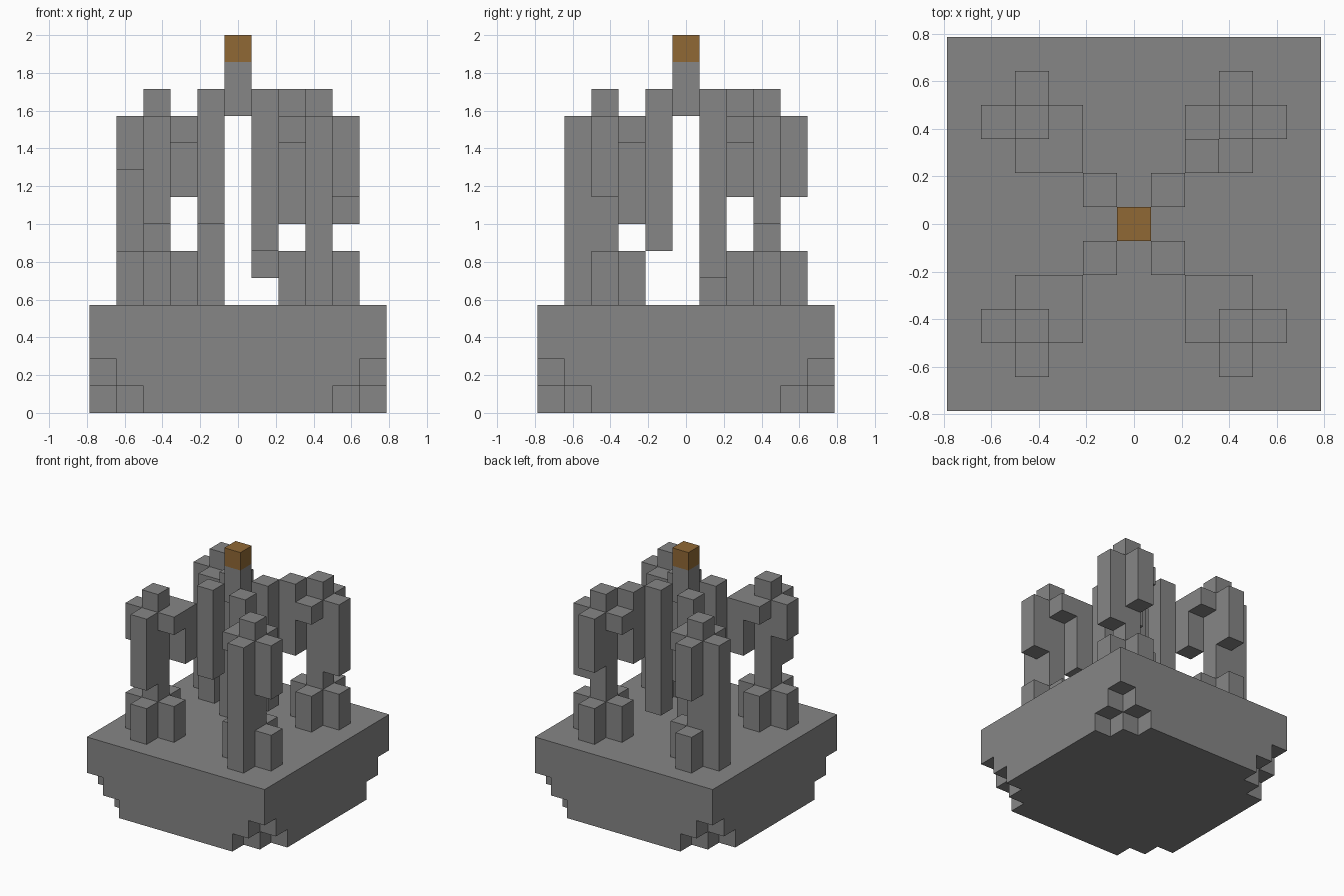
import bpy
import bmesh
from mathutils import Matrix, Vector

U = 1 / 7          # edge of one block
BASE_TOP = 4       # heights below are counted in blocks
LOW_TOP = 6
ARCH_TOP = 11

cube = bpy.data.objects.get("Cube")
if cube:
    bpy.data.objects.remove(cube, do_unlink=True)


def make_material(name, colour):
    mat = bpy.data.materials.new(name)
    mat.use_nodes = True
    mat.diffuse_color = colour
    mat.node_tree.nodes["Principled BSDF"].inputs["Base Color"].default_value = colour
    return mat


stone = make_material("grey stone", (0.238, 0.238, 0.238, 1))
ochre = make_material("ochre brown", (0.28, 0.14, 0.035, 1))


def finish(bm, name, mat):
    bmesh.ops.recalc_face_normals(bm, faces=bm.faces)
    mesh = bpy.data.meshes.new(name)
    bm.to_mesh(mesh)
    bm.free()
    mesh.materials.append(mat)
    obj = bpy.data.objects.new(name, mesh)
    bpy.context.collection.objects.link(obj)
    return obj


def add_column(bm, x, y, bottom, top):
    """One block wide column in cell (x, y)."""
    place = Matrix.Translation(Vector((x, y, (bottom + top) / 2)) * U)
    size = Matrix.Diagonal((U, U, (top - bottom) * U, 1))
    bmesh.ops.create_cube(bm, size=1, matrix=place @ size)


def columns(name, cells, mat=stone):
    bm = bmesh.new()
    for cell in cells:
        add_column(bm, *cell)
    return finish(bm, name, mat)


def slab(name, corner, bottom, top):
    """Square slab whose outline repeats one corner four times."""
    bm = bmesh.new()
    outline = []
    for turn in range(4):
        for x, y in corner:
            for _ in range(turn):
                x, y = -y, x
            outline.append(bm.verts.new((x * U, y * U, bottom * U)))
    face = bm.faces.new(outline)
    lifted = bmesh.ops.extrude_face_region(bm, geom=[face], use_keep_orig=True)
    verts = [v for v in lifted["geom"] if isinstance(v, bmesh.types.BMVert)]
    bmesh.ops.translate(bm, verts=verts, vec=(0, 0, (top - bottom) * U))
    return finish(bm, name, stone)


# Base with corners stepping inward towards the ground
slab("base_foot", [(5.5, 3.5), (4.5, 3.5), (4.5, 4.5), (3.5, 4.5), (3.5, 5.5)], 0, 1)
slab("base_step", [(5.5, 4.5), (4.5, 4.5), (4.5, 5.5)], 1, 2)
slab("base_top", [(5.5, 5.5)], 2, BASE_TOP)

# Each corner: signs, bottoms of the two outer hangings, inner hanging, inner post
corners = {
    "front_left": (1, -1, 8, 4, (7, 11), 6),
    "back_left": (1, 1, 7, 8, (8, 12), 5),
    "back_right": (-1, 1, 4, 8, (8, 11), 4),
    "front_right": (-1, -1, 9, 7, (8, 11), 7),
}

for name, (sx, sy, side, end, inner, post) in corners.items():
    # Main pillar
    columns(name + "_pillar", [(3 * sx, 3 * sy, BASE_TOP, 12)])
    # Plinth blocks around the pillar; full-height outer columns replace theirs
    plinth = [(2, 3), (3, 2)]
    if side > LOW_TOP:
        plinth.append((4, 3))
    if end > LOW_TOP:
        plinth.append((3, 4))
    columns(name + "_plinth", [(x * sx, y * sy, BASE_TOP, LOW_TOP) for x, y in plinth])
    # Outer columns hanging from the pillar head
    columns(name + "_outer_columns", [(4 * sx, 3 * sy, side, ARCH_TOP),
                                      (3 * sx, 4 * sy, end, ARCH_TOP)])
    # Brackets and the inner column they carry
    columns(name + "_brackets", [(2 * sx, 3 * sy, 10, ARCH_TOP),
                                 (3 * sx, 2 * sy, 10, ARCH_TOP)])
    columns(name + "_inner_column", [(2 * sx, 2 * sy, *inner)])
    # Post beside the centre
    columns(name + "_centre_post", [(sx, sy, post, 12)])

# Central spire and its coloured cap
columns("spire", [(0, 0, ARCH_TOP, 13)])
columns("spire_cap", [(0, 0, 13, 14)], ochre)
